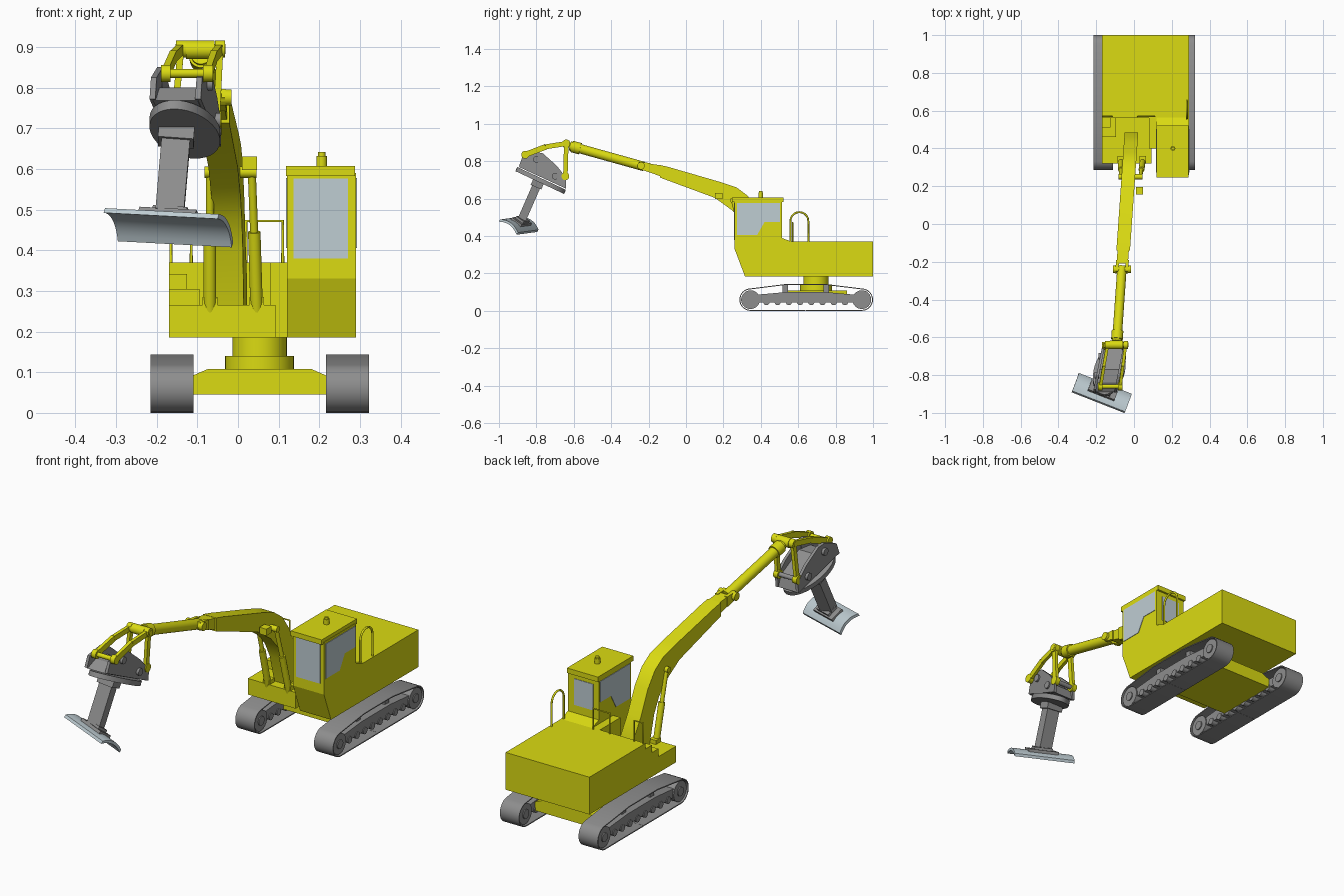
import bpy, bmesh, math
from mathutils import Vector as V

if "Cube" in bpy.data.objects:
    bpy.data.objects.remove(bpy.data.objects["Cube"])


def material(name, c):
    m = bpy.data.materials.new(name)
    m.diffuse_color = (*c, 1)
    m.use_nodes = True
    m.node_tree.nodes["Principled BSDF"].inputs["Base Color"].default_value = m.diffuse_color
    return m


YEL = material("yellow paint", (0.71, 0.71, 0.006))
GREY = material("grey steel", (0.27, 0.27, 0.27))
GLASS = material("pale blue grey", (0.52, 0.61, 0.65))


def slab(name, ring, ext, mat, smooth=False):
    """Closed ring of points pushed along a vector."""
    bm = bmesh.new()
    a = [bm.verts.new(V(p)) for p in ring]
    b = [bm.verts.new(V(p) + V(ext)) for p in ring]
    n = len(a)
    bm.faces.new(a)
    bm.faces.new(b[::-1])
    for i in range(n):
        bm.faces.new((a[i], b[i], b[(i + 1) % n], a[(i + 1) % n]))
    bmesh.ops.recalc_face_normals(bm, faces=bm.faces)
    me = bpy.data.meshes.new(name)
    bm.to_mesh(me)
    bm.free()
    o = bpy.data.objects.new(name, me)
    bpy.context.collection.objects.link(o)
    me.materials.append(mat)
    if smooth:
        bpy.ops.object.select_all(action='DESELECT')
        o.select_set(True)
        bpy.context.view_layer.objects.active = o
        bpy.ops.object.shade_smooth_by_angle(angle=math.radians(35))
    return o


def box(name, x0, x1, y0, y1, z0, z1, mat):
    return slab(name, [(x0, y0, z0), (x1, y0, z0), (x1, y1, z0), (x0, y1, z0)], (0, 0, z1 - z0), mat)


def side(name, prof, x0, x1, mat, smooth=False):
    return slab(name, [(x0, y, z) for y, z in prof], (x1 - x0, 0, 0), mat, smooth)


def rod(name, a, b, r, mat, n=20):
    a, b = V(a), V(b)
    d = (b - a).normalized()
    u = d.orthogonal().normalized()
    w = d.cross(u)
    ring = [a + r * (math.cos(t) * u + math.sin(t) * w) for t in [2 * math.pi * i / n for i in range(n)]]
    return slab(name, ring, b - a, mat, True)


def beam(name, a, b, wx, wt, mat):
    """Rectangular bar between two points, wx across x and wt across the rest."""
    a, b = V(a), V(b)
    d = (b - a).normalized()
    t = d.cross(V((1, 0, 0))).normalized() * wt / 2
    s = t.cross(d).normalized() * wx / 2
    return slab(name, [a + s + t, a - s + t, a - s - t, a + s - t], b - a, mat)


def pipe(name, pts, r, mat):
    cu = bpy.data.curves.new(name, 'CURVE')
    cu.dimensions = '3D'
    cu.bevel_depth = r
    cu.bevel_resolution = 2
    sp = cu.splines.new('POLY')
    sp.points.add(len(pts) - 1)
    for p, q in zip(sp.points, pts):
        p.co = (*q, 1)
    o = bpy.data.objects.new(name, cu)
    bpy.context.collection.objects.link(o)
    cu.materials.append(mat)
    bpy.ops.object.select_all(action='DESELECT')
    o.select_set(True)
    bpy.context.view_layer.objects.active = o
    bpy.ops.object.convert(target='MESH')


# ---- tracks: thin belt around wheels and a roller frame
def arc(cy, cz, r, a0, a1, n=10):
    return [(cy + r * math.cos(math.radians(a0 + (a1 - a0) * i / n)),
             cz + r * math.sin(math.radians(a0 + (a1 - a0) * i / n))) for i in range(n + 1)]


def belt_profile(k):
    return (arc(.94, .06, .06 - k, -90, 75) + [(.75, .143 - k), (.53, .143 - k)]
            + arc(.345, .06, .06 - k, 105, 270))


for tag, x0, x1 in (("left", -.215, -.11), ("right", .217, .322)):
    outer, inner = belt_profile(0), belt_profile(.005)
    m = len(outer)
    # open the loop at the bottom so that one ring holds both skins
    mid = [(.64, 0), (.64, .005)]
    side(tag + "_track_belt", [(.641, 0)] + outer + [(.64, 0), (.64, .005)] + inner[::-1] + [(.641, .005)],
         x0, x1, GREY, True)
    side(tag + "_track_frame", [(.36, .045), (.92, .045), (.92, .085), (.75, .1), (.53, .1), (.36, .085)],
         x0 + .012, x1 - .012, GREY)
    for wy in (.345, .94):
        rod(tag + "_wheel", (x0 + .006, wy, .06), (x1 - .006, wy, .06), .05, GREY, 28)
        rod(tag + "_wheel_hub", (x0 + .001, wy, .06), (x1 - .001, wy, .06), .022, GREY)
    for i in range(8):
        y = .43 + i * .06
        rod(tag + "_roller", (x0 + .008, y, .047), (x1 - .008, y, .047), .017, GREY, 12)
    for y in (.53, .75):
        box(tag + "_top_guide", x0 + .03, x1 - .03, y - .015, y + .015, .09, .138, GREY)

# ---- undercarriage and slew ring
slab("carbody", [(-.12, .53, .045), (.226, .53, .045), (.226, .53, .088), (.18, .53, .108),
                 (-.074, .53, .108), (-.12, .53, .088)], (0, .33, 0), YEL)
rod("slew_base", (.053, .695, .1), (.053, .695, .14), .085, YEL, 32)
rod("slew_ring", (.053, .695, .13), (.053, .695, .19), .067, YEL, 32)

# ---- upper body
box("engine_body", -.17, .29, .56, 1.0, .185, .37, YEL)
box("front_deck", -.17, .092, .32, .57, .185, .265, YEL)
box("deck_filler", .08, .125, .40, .57, .185, .37, YEL)
box("lower_step", -.17, -.095, .46, .57, .26, .305, YEL)
box("upper_step", -.17, -.125, .51, .57, .30, .342, YEL)

# ---- cab
side("cab", [(.315, .185), (.26, .33), (.26, .59), (.512, .59), (.512, .39), (.565, .37), (.565, .185)],
     .12, .29, YEL)
box("cab_roof", .118, .288, .245, .522, .582, .607, YEL)
win = [(.272, .405), (.38, .405), (.42, .475), (.503, .475), (.503, .578), (.272, .578)]
side("right_window", win, .288, .2925, GLASS)
side("left_window", win, .1175, .122, GLASS)
box("front_window", .137, .27, .2575, .262, .38, .577, GLASS)
box("rear_window", .15, .255, .510, .5145, .43, .56, GLASS)
rod("beacon", (.206, .40, .605), (.206, .40, .632), .013, YEL)
rod("beacon_cap", (.206, .40, .63), (.206, .40, .641), .009, YEL)

# ---- handrails
hoop = [(.28, .558, .36)] + [(.28, y, z) for y, z in arc(.606, .48, .048, 180, 0, 10)] + [(.28, .654, .36)]
pipe("side_handrail", hoop, .005, YEL)
for x0, x1 in ((-.165, -.115), (.02, .11)):
    pipe("front_handrail", [(x0, .57, .36), (x0, .57, .472), (x1, .57, .472), (x1, .57, .36)], .004, YEL)


# ---- boom and arm lie in a slightly swung plane
def P(off, y, z):
    return V((-.016 + (y - .45) * .07 + off, y, z))


def swung(name, prof, o0, o1, mat, smooth=False):
    return slab(name, [P(o0, y, z) for y, z in prof], (o1 - o0, 0, 0), mat, smooth)


swung("boom", [(.37, .25), (.335, .40), (.30, .475), (.25, .535), (.155, .604), (-.14, .713), (-.14, .78),
               (-.096, .77), (.18, .69), (.27, .66), (.33, .615), (.38, .54), (.43, .42), (.485, .32), (.48, .25)],
      -.036, .036, YEL, True)
swung("boom_head", [(-.13, .718), (-.21, .745), (-.21, .79), (-.13, .777)], -.03, .03, YEL)
for s in (-1, 1):
    swung("boom_fork", [(-.19, .74), (-.25, .757), (-.262, .775), (-.25, .797), (-.19, .79)],
          s * .026 - .008, s * .026 + .008, YEL)
rod("elbow_pin", P(-.048, -.24, .776), P(.048, -.24, .776), .02, YEL)
rod("arm_tube", P(0, -.225, .772), P(0, -.62, .882), .025, YEL, 24)
rod("arm_collar", P(0, -.565, .867), P(0, -.61, .879), .031, YEL, 24)
rod("arm_tip", P(-.035, -.64, .893), P(.035, -.64, .893), .023, YEL)

# ---- boom lift cylinders and work lamp
rod("lift_pin", (-.082, .25, .592), (.045, .25, .592), .014, YEL)
for tag, xb, xt in (("left", -.069, -.069), ("right", .046, .034)):
    xm = (xb + xt) / 2
    rod(tag + "_lift_barrel", (xb, .335, .25), (xm, .288, .445), .0155, YEL)
    rod(tag + "_lift_rod", (xm, .29, .435), (xt, .25, .592), .010, YEL)
    box(tag + "_lift_foot", xb - .018, xb + .018, .322, .36, .255, .285, YEL)
box("work_lamp", .01, .047, .155, .195, .597, .63, YEL)

# ---- tool linkage: two upper and two lower links
for s in (-1, 1):
    a, b, c = P(s * .048, -.64, .895), P(s * .052 - .018, -.86, .835), P(s * .052 - .012, -.645, .72)
    mid = a.lerp(b, .5) + V((0, 0, .012))
    beam("upper_link", a, mid, .016, .026, YEL)
    beam("upper_link", mid, b, .016, .03, YEL)
    beam("lower_link", a, c, .016, .024, YEL)
    for p in (a, b, c):
        rod("link_eye", p - V((.012, 0, 0)), p + V((.012, 0, 0)), .021, YEL)
rod("tip_pin", P(-.062, -.64, .895), P(.062, -.64, .895), .012, YEL)
rod("rear_pin", P(-.07, -.645, .72), P(.05, -.645, .72), .011, GREY)
rod("front_pin", P(-.075, -.86, .835), P(.045, -.86, .835), .011, YEL)


# ---- tilting head
def H(off, y, z):
    return V((-.13 + (y + .77) * .2 + off, y, z))


cheek = [(-.893, .772), (-.875, .825), (-.80, .85), (-.765, .842), (-.69, .775), (-.64, .71), (-.642, .655)]
for s in (-1, 1):
    slab("head_cheek", [H(s * .056 - .007, y, z) for y, z in cheek], (.014, 0, 0), GREY)
    for y, z in ((-.80, .81), (-.70, .72)):
        rod("head_bolt", H(s * .05, y, z), H(s * .073, y, z), .018, GREY, 12)
core = [(-.89, .768), (-.84, .80), (-.77, .80), (-.66, .71), (-.645, .655)]
slab("head_core", [H(-.055, y, z) for y, z in core], (.11, 0, 0), GREY)
nrm = V((-.02, -.43, -.9)).normalized()
ring = [H(.083 * math.cos(t), -.772 + .13 * math.sin(t), .708 - .061 * math.sin(t))
        for t in [2 * math.pi * i / 36 for i in range(36)]]
slab("head_disc", ring, nrm * .024, GREY, True)

# ---- stem
top, foot = V((-.15, -.785, .70)), V((-.168, -.876, .492))
beam("stem", top, foot, .07, .045, GREY)
beam("stem_collar", top, top.lerp(foot, .17), .088, .062, GREY)

# ---- curved blade
L, S, C = V((.28, -.11, -.015)), V((-.035, -.095, .07)), V((-.168, -.888, .466))
N = -L.cross(S).normalized()
arch = [i / 10 - .5 for i in range(11)]
prof = [C - L / 2 + S * s + N * (.02 * (1 - 4 * s * s) - .006) for s in arch]
low = [p - N * .014 for p in prof]
slab("blade", prof + low[::-1], L, GLASS, True)
for name, l, w, h0, h1 in (("blade_mount", .5, .55, .0, .022), ("blade_mount_top", .3, .42, .02, .034)):
    base = C + N * h0
    slab(name, [base + L * l * i / 2 + S * w * j / 2 for i, j in ((-1, -1), (1, -1), (1, 1), (-1, 1))],
         N * (h1 - h0), GREY)
